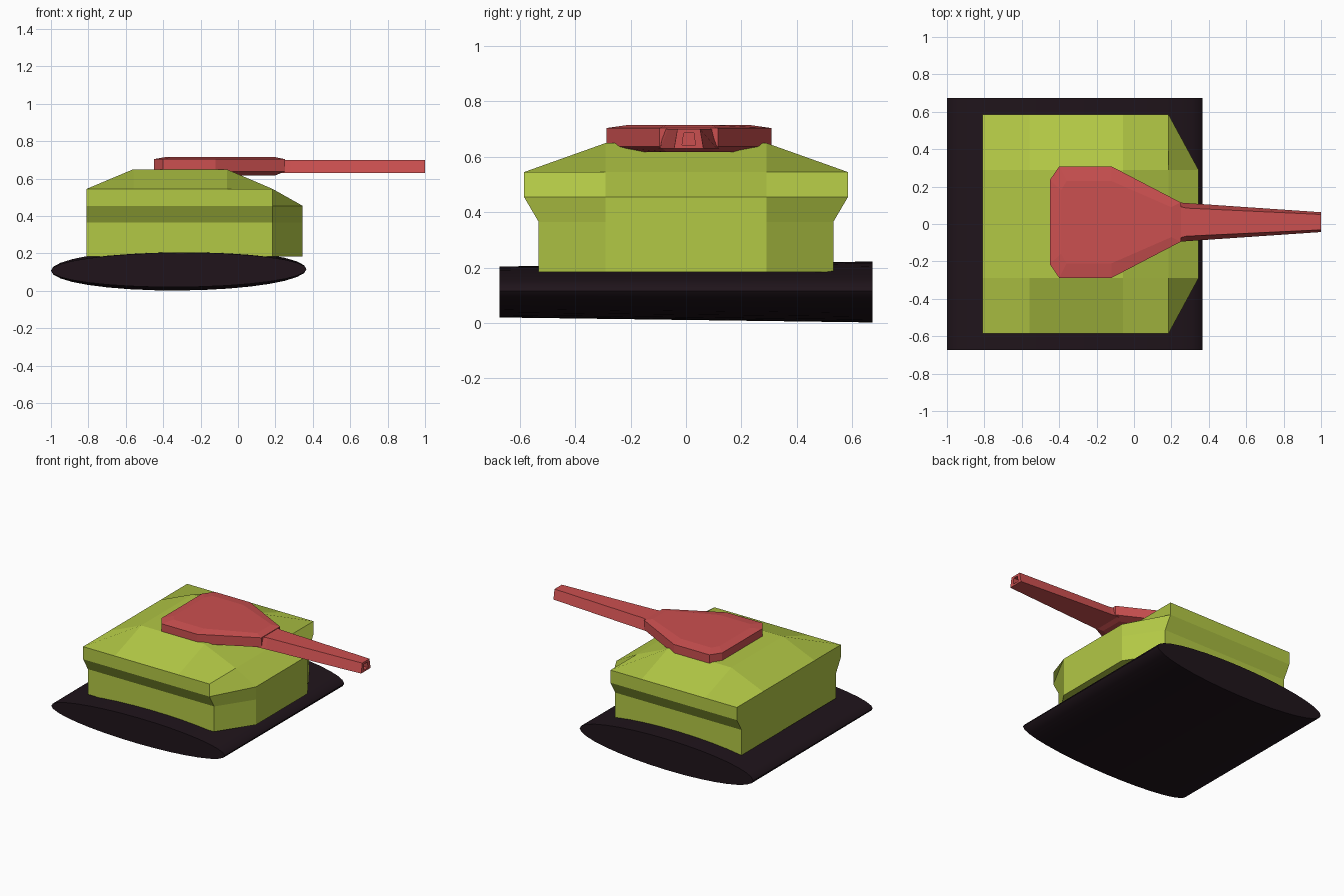
import bpy, bmesh
from math import sin, cos, pi

if "Cube" in bpy.data.objects:
    bpy.data.objects.remove(bpy.data.objects["Cube"])


def material(name, rgb):
    m = bpy.data.materials.new(name)
    m.diffuse_color = (*rgb, 1)
    m.use_nodes = True
    m.node_tree.nodes["Principled BSDF"].inputs["Base Color"].default_value = m.diffuse_color
    return m


def skin(bm, rings, cap_start=True, cap_end=True):
    """Join matching closed rings of points with quads; returns the last cap."""
    vs = [[bm.verts.new(p) for p in r] for r in rings]
    n = len(vs[0])
    for a, b in zip(vs, vs[1:]):
        for i in range(n):
            j = (i + 1) % n
            bm.faces.new((a[i], a[j], b[j], b[i]))
    if cap_start:
        bm.faces.new(vs[0][::-1])
    return bm.faces.new(vs[-1]) if cap_end else None


def finish(bm, name, mat):
    bmesh.ops.remove_doubles(bm, verts=bm.verts[:], dist=1e-4)
    bmesh.ops.recalc_face_normals(bm, faces=bm.faces[:])
    me = bpy.data.meshes.new(name)
    bm.to_mesh(me)
    bm.free()
    me.materials.append(mat)
    ob = bpy.data.objects.new(name, me)
    bpy.context.collection.objects.link(ob)
    return ob


def mirrored(half, z, cy=0.0):
    """Closed outline at height z from its +y half."""
    return ([(x, cy + y, z) for x, y in half] +
            [(x, cy - y, z) for x, y in reversed(half)])


black = material("track_black", (0.014, 0.007, 0.011))
green = material("hull_green", (0.45, 0.58, 0.06))
red = material("turret_red", (0.60, 0.08, 0.08))

# Track base: flattened oval cylinder, slightly taller at the back
bm = bmesh.new()
skin(bm, [[(-0.317 + 0.683 * cos(a), y, 0.112 + h * sin(a) + 0.004 * cos(a))
           for a in (2 * pi * i / 32 for i in range(32))]
          for y, h in ((-0.673, 0.092), (0.673, 0.110))])
base = finish(bm, "track_base", black)
bpy.context.view_layer.objects.active = base
base.select_set(True)
bpy.ops.object.shade_smooth_by_angle(angle=0.6)
base.select_set(False)

# Hull sides: wedge-nosed outline flaring outward, then leaning back
bm = bmesh.new()
levels = [(0.185, 0.532, 0.345), (0.365, 0.532, 0.345),
          (0.455, 0.585, 0.345), (0.545, 0.585, 0.185)]
skin(bm, [mirrored([(-0.81, w), (0.185, w), (nose, 0.29)], z)
          for z, w, nose in levels], cap_end=False)

# Hull roof: 3 x 3 grid with a raised middle panel
xs, ys = (-0.81, -0.56, -0.06, 0.185), (-0.585, -0.29, 0.29, 0.585)
grid = [[bm.verts.new((x, y, 0.65 if i in (1, 2) and j in (1, 2) else 0.545))
         for j, y in enumerate(ys)] for i, x in enumerate(xs)]
for i in range(3):
    for j in range(3):
        bm.faces.new((grid[i][j], grid[i + 1][j],
                      grid[i + 1][j + 1], grid[i][j + 1]))
finish(bm, "hull", green)

# Turret: tapered plate with shallow bevels above and below
bm = bmesh.new()
outline = [(-0.45, 0.225), (-0.40, 0.298), (-0.12, 0.298), (0.25, 0.105)]
inset = [(-0.39, 0.17), (-0.36, 0.22), (-0.12, 0.22), (0.20, 0.08)]
skin(bm, [mirrored(inset, 0.618, 0.01), mirrored(outline, 0.637, 0.01),
          mirrored(outline, 0.704, 0.01), mirrored(inset, 0.715, 0.01)])
finish(bm, "turret", red)

# Gun barrel: tapering trapezoid section with a hollow muzzle
bm = bmesh.new()


def section(x, bottom, top, z0=0.63, z1=0.70):
    return [(x, 0.01 - bottom, z0), (x, 0.01 + bottom, z0),
            (x, 0.01 + top, z1), (x, 0.01 - top, z1)]


skin(bm, [section(0.22, 0.107, 0.09), section(0.28, 0.102, 0.075),
          section(1.0, 0.053, 0.041),
          section(1.0, 0.024, 0.018, 0.643, 0.686),
          section(0.88, 0.024, 0.018, 0.643, 0.686)])
finish(bm, "gun_barrel", red)
